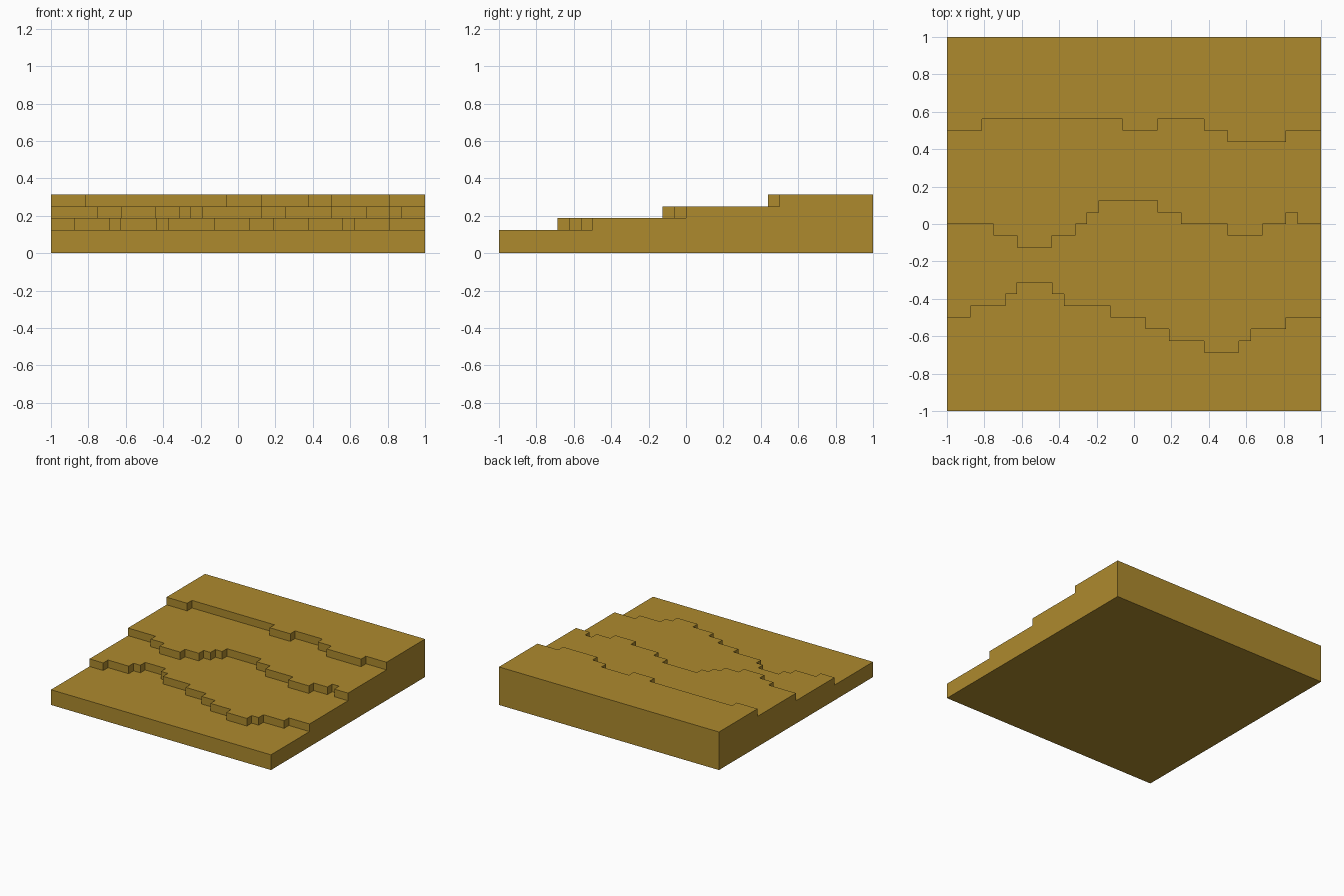
import bpy, bmesh

cube = bpy.data.objects.get("Cube")
if cube:
    bpy.data.objects.remove(cube, do_unlink=True)

# Everything sits on a grid of 1/16 unit
U = 1 / 16
HALF = 16
LEVELS = [2, 3, 4, 5]          # height of each terrace, front to back

# Step edges between terraces: (x where the run ends, y of the run)
LOWER_EDGE = [(-14, -8), (-11, -7), (-10, -6), (-7, -5), (-6, -6), (-2, -7), (1, -8),
              (3, -9), (6, -10), (9, -11), (10, -10), (13, -9), (16, -8)]
MIDDLE_EDGE = [(-12, 0), (-10, -1), (-7, -2), (-5, -1), (-4, 0), (-3, 1), (2, 2),
               (4, 1), (8, 0), (11, -1), (13, 0), (14, 1), (16, 0)]
UPPER_EDGE = [(-13, 8), (-1, 9), (2, 8), (6, 9), (8, 8), (13, 7), (16, 8)]


def step_line(runs):
    """Turn a list of runs into a right-angled path from left to right."""
    points, x = [], -HALF
    for end, y in runs:
        points += [(x, y), (end, y)]
        x = end
    return points


def add_face(bm, points):
    bm.faces.new([bm.verts.new((x * U, y * U, z * U)) for x, y, z in points])


front = [(-HALF, -HALF), (HALF, -HALF)]
back = [(-HALF, HALF), (HALF, HALF)]
lines = [front] + [step_line(e) for e in (LOWER_EDGE, MIDDLE_EDGE, UPPER_EDGE)] + [back]

bm = bmesh.new()

# Flat top of each terrace
for near, far, z in zip(lines, lines[1:], LEVELS):
    add_face(bm, [(x, y, z) for x, y in near + far[::-1]])

# Risers at each step, plus the front and back walls
bottoms = [0] + LEVELS[:-1] + [0]
tops = LEVELS + [LEVELS[-1]]
for line, low, high in zip(lines, bottoms, tops):
    for a, b in zip(line, line[1:]):
        add_face(bm, [(*a, low), (*b, low), (*b, high), (*a, high)])

# Stepped side walls
for x, end in ((-HALF, 0), (HALF, -1)):
    profile = [(x, -HALF, 0)]
    for near, far, z in zip(lines, lines[1:], LEVELS):
        profile += [(x, near[end][1], z), (x, far[end][1], z)]
    add_face(bm, profile + [(x, HALF, 0)])

# Underside
add_face(bm, [(x, y, 0) for x, y in front + back[::-1]])

# Weld into one closed solid
bmesh.ops.remove_doubles(bm, verts=bm.verts[:], dist=0.001)
bmesh.ops.recalc_face_normals(bm, faces=bm.faces[:])
mesh = bpy.data.meshes.new("terraced_ground")
bm.to_mesh(mesh)
bm.free()

# Ochre earth colour
COLOR = (0.42, 0.255, 0.027, 1)
ochre = bpy.data.materials.new("ochre")
ochre.use_nodes = True
ochre.diffuse_color = COLOR
ochre.node_tree.nodes["Principled BSDF"].inputs["Base Color"].default_value = COLOR
mesh.materials.append(ochre)

ground = bpy.data.objects.new("terraced_ground", mesh)
bpy.context.collection.objects.link(ground)
